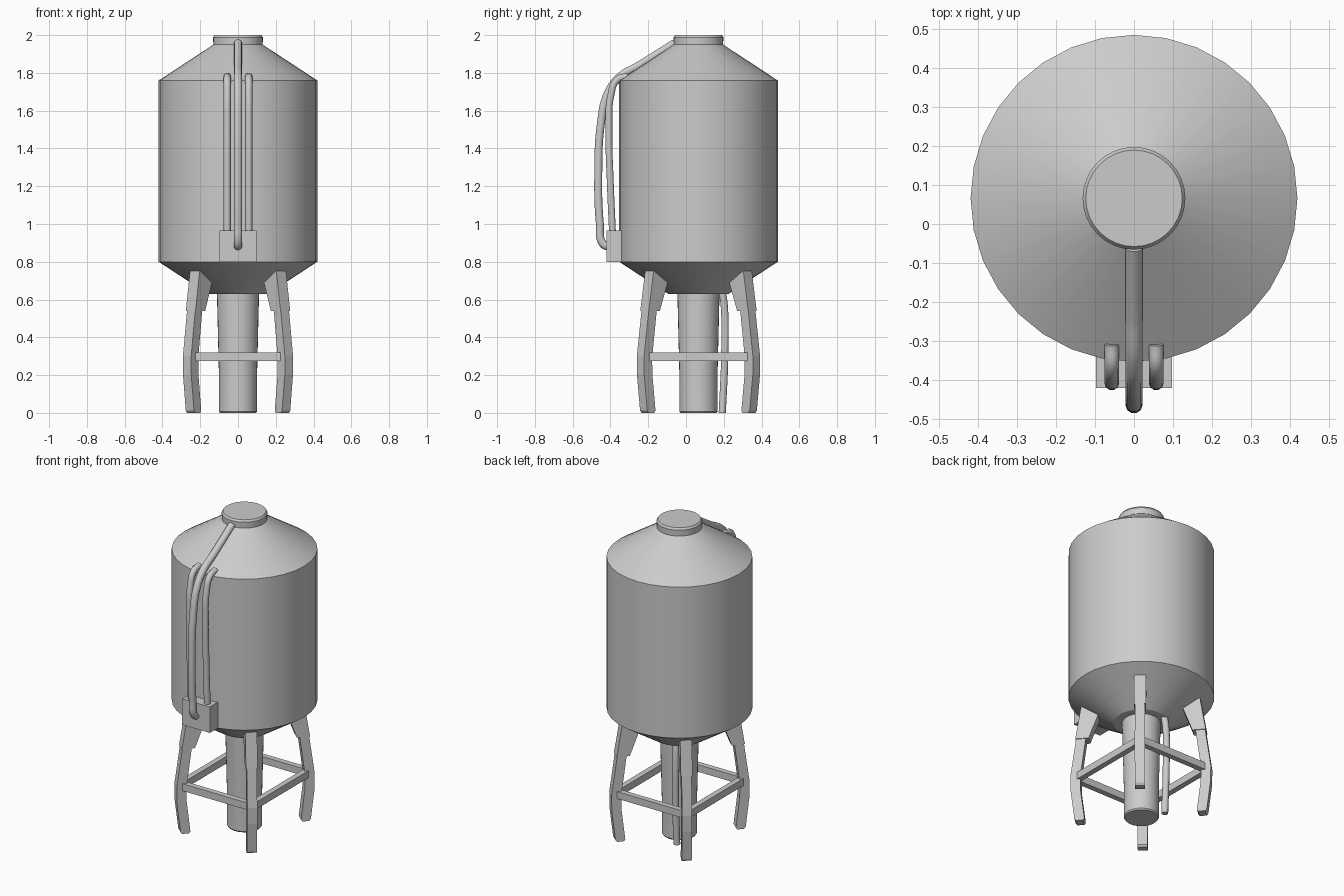
import bpy, math
from mathutils import Vector

if "Cube" in bpy.data.objects:
    bpy.data.objects.remove(bpy.data.objects["Cube"])

CY = 0.066                      # tank axis sits behind the origin
LEG_ANGLE = math.radians(48.7)  # direction of the legs from the x axis


def make(name, verts, faces, smooth=True):
    me = bpy.data.meshes.new(name)
    me.from_pydata([tuple(v) for v in verts], [], faces)
    me.update()
    ob = bpy.data.objects.new(name, me)
    bpy.context.collection.objects.link(ob)
    if smooth:
        bpy.ops.object.select_all(action='DESELECT')
        ob.select_set(True)
        bpy.context.view_layer.objects.active = ob
        bpy.ops.object.shade_smooth_by_angle(angle=math.radians(25))
    return ob


def lathe(name, profile, n=32):
    """Closed solid of revolution from (radius, z), bottom to top."""
    verts, faces = [], []
    for r, z in profile:
        for i in range(n):
            a = 2 * math.pi * i / n
            verts.append((r * math.cos(a), CY + r * math.sin(a), z))
    for k in range(len(profile) - 1):
        for i in range(n):
            j = (i + 1) % n
            faces.append((k*n + i, k*n + j, (k+1)*n + j, (k+1)*n + i))
    faces.append(tuple(reversed(range(n))))
    faces.append(tuple(range((len(profile) - 1) * n, len(profile) * n)))
    return make(name, verts, faces)


def radial_slab(name, profile, width, angle):
    """Extrude an (r, z) outline (counter-clockwise) sideways in a radial plane."""
    d = Vector((math.cos(angle), math.sin(angle), 0))
    t = Vector((-d.y, d.x, 0))
    n = len(profile)
    verts = [Vector((0, CY, z)) + d * r + t * s * width / 2
             for s in (-1, 1) for r, z in profile]
    faces = [tuple(range(n)), tuple(reversed(range(n, 2 * n)))]
    faces += [(i, i + n, (i + 1) % n + n, (i + 1) % n) for i in range(n)]
    return make(name, verts, faces, False)


def box(name, center, size, angle=0):
    bpy.ops.mesh.primitive_cube_add(size=1, location=center, rotation=(0, 0, angle))
    ob = bpy.context.object
    ob.name = name
    ob.scale = size
    return ob


def tube(name, pts, radius):
    """Round hose along a smooth curve."""
    cu = bpy.data.curves.new(name, 'CURVE')
    cu.dimensions = '3D'
    cu.bevel_depth = radius
    cu.bevel_resolution = 3
    cu.resolution_u = 8
    cu.use_fill_caps = True
    sp = cu.splines.new('BEZIER')
    sp.bezier_points.add(len(pts) - 1)
    for bp, p in zip(sp.bezier_points, pts):
        bp.co = p
        bp.handle_left_type = bp.handle_right_type = 'AUTO'
    ob = bpy.data.objects.new(name, cu)
    bpy.context.collection.objects.link(ob)
    return ob


# Tank body, lid and central outlet
lathe("tank", [(0.16, 0.63), (0.42, 0.80), (0.42, 1.76), (0.13, 1.95)])
lathe("lid", [(0.13, 1.94), (0.132, 1.988), (0.124, 2.0)])
lathe("outlet_pipe", [(0.095, 0.0), (0.101, 0.008), (0.101, 0.2), (0.112, 0.65)])

# Thin drain pipe behind the outlet
tube("drain_pipe", [(-0.07, 0.192, 0.0), (-0.07, 0.205, 0.3),
                    (-0.07, 0.203, 0.56), (-0.065, 0.19, 0.66)], 0.02)

# Legs with sleeves under the cone
leg = [(0.376, 0), (0.386, 0.012), (0.408, 0.2), (0.409, 0.30), (0.372, 0.57),
       (0.316, 0.57), (0.352, 0.29), (0.350, 0.2), (0.328, 0.012), (0.336, 0)]
sleeve = [(0.380, 0.54), (0.346, 0.752), (0.30, 0.752), (0.245, 0.695), (0.302, 0.54)]
angles = [LEG_ANGLE, math.pi - LEG_ANGLE, math.pi + LEG_ANGLE, -LEG_ANGLE]
for a, side in zip(angles, ("back_right", "back_left", "front_left", "front_right")):
    radial_slab("leg_" + side, leg, 0.058, a)
    radial_slab("leg_sleeve_" + side, sleeve, 0.068, a)

# Brace frame joining the legs
bx, by = 0.378 * math.cos(LEG_ANGLE), 0.378 * math.sin(LEG_ANGLE)
for s in (-1, 1):
    end = "right" if s > 0 else "left"
    box("brace_" + end, (s * bx, CY, 0.297), (0.035, 2 * by, 0.045))
    end = "back" if s > 0 else "front"
    box("brace_" + end, (0, CY + s * by, 0.297), (2 * bx, 0.035, 0.045))

# Control box and hoses on the front
box("control_box", (0, -0.376, 0.8825), (0.195, 0.092, 0.165))
for s in (-1, 1):
    tube("side_hose_" + ("right" if s > 0 else "left"),
         [(s * 0.057, y, z) for y, z in
          ((-0.388, 0.93), (-0.40, 1.2), (-0.408, 1.5), (-0.398, 1.68),
           (-0.365, 1.763), (-0.308, 1.782))], 0.019)
tube("main_hose",
     [(0, y, z) for y, z in
      ((-0.405, 0.878), (-0.44, 0.895), (-0.456, 1.0), (-0.464, 1.3), (-0.452, 1.52),
       (-0.415, 1.69), (-0.355, 1.775), (-0.24, 1.845), (-0.06, 1.958))], 0.022)
